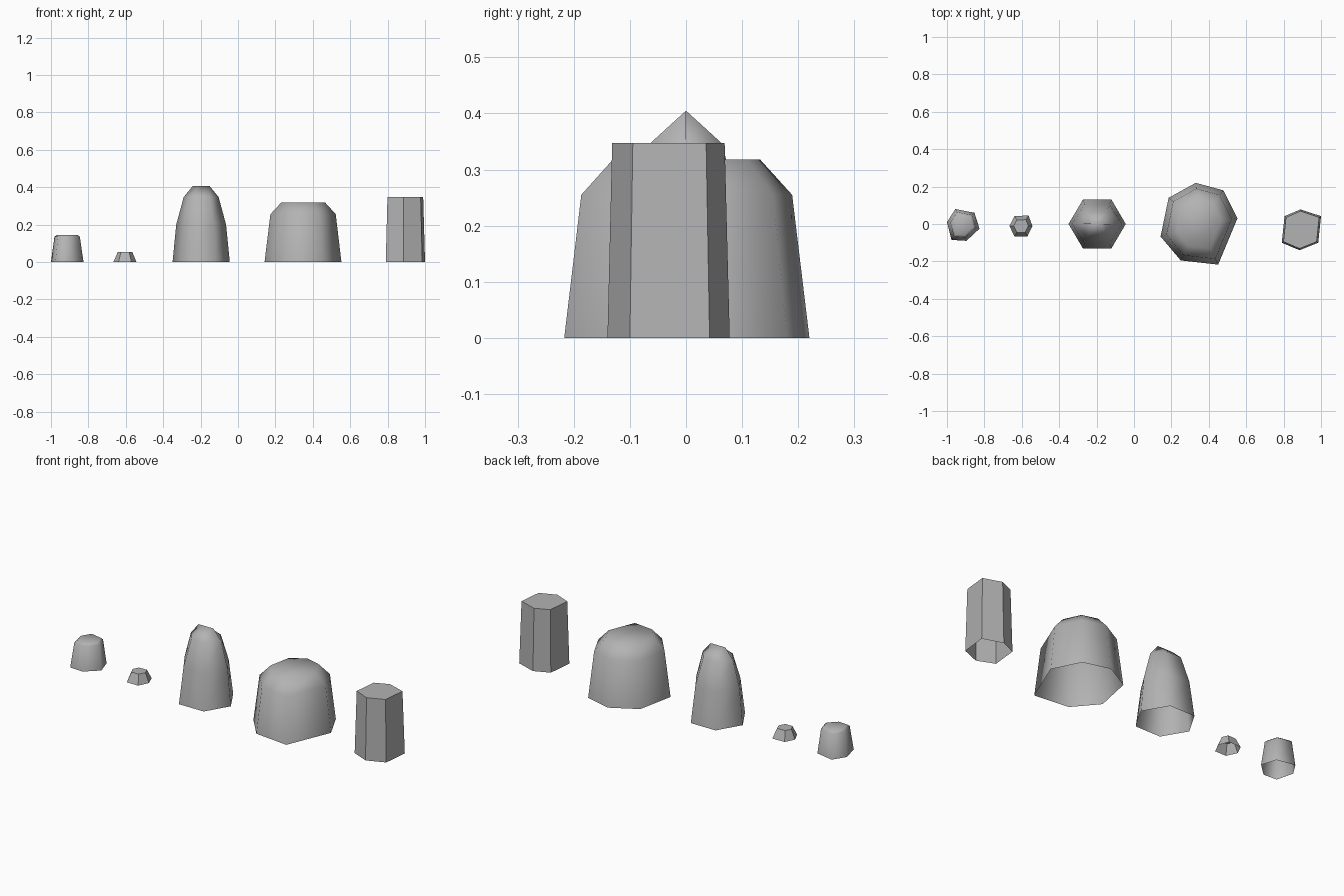
import bpy, bmesh, math

if "Cube" in bpy.data.objects:
    bpy.data.objects.remove(bpy.data.objects["Cube"], do_unlink=True)

stone = bpy.data.materials.new("stone grey")
stone.use_nodes = True
GREY = (0.45, 0.45, 0.45, 1)
stone.diffuse_color = GREY
stone.node_tree.nodes["Principled BSDF"].inputs["Base Color"].default_value = GREY


def rock(name, centre, outline, rings, smooth=None):
    """Open-bottomed rock: outline scaled about centre; rings are (z, x scale, y scale)."""
    bm = bmesh.new()
    cx, cy = centre
    loops = [[bm.verts.new((cx + (x - cx) * sx, cy + (y - cy) * sy, z))
              for x, y in outline] for z, sx, sy in rings]
    n = len(outline)
    for low, high in zip(loops, loops[1:]):
        for i in range(n):
            j = (i + 1) % n
            bm.faces.new((low[i], low[j], high[j], high[i]))
    bm.faces.new(loops[-1])
    # a top squeezed to zero depth becomes a ridge
    bmesh.ops.remove_doubles(bm, verts=bm.verts, dist=0.0005)
    bmesh.ops.dissolve_degenerate(bm, edges=bm.edges, dist=0.0005)
    bmesh.ops.recalc_face_normals(bm, faces=bm.faces)
    mesh = bpy.data.meshes.new(name)
    bm.to_mesh(mesh)
    bm.free()
    mesh.materials.append(stone)
    obj = bpy.data.objects.new(name, mesh)
    bpy.context.collection.objects.link(obj)
    if smooth:
        bpy.ops.object.select_all(action='DESELECT')
        obj.select_set(True)
        bpy.context.view_layer.objects.active = obj
        bpy.ops.object.shade_smooth_by_angle(angle=math.radians(smooth))


# small rounded rock
rock("small_rock", (-0.915, 0),
     [(-1, 0.01), (-0.976, -0.085), (-0.896, -0.09), (-0.826, -0.025),
      (-0.853, 0.06), (-0.955, 0.08)],
     [(0, 1, 1), (0.135, 0.78, 0.8), (0.145, 0.62, 0.65)], 89)

# pebble
rock("pebble", (-0.603, -0.01),
     [(-0.666, -0.01), (-0.639, -0.067), (-0.57, -0.067), (-0.543, -0.01),
      (-0.564, 0.045), (-0.639, 0.043)],
     [(0, 1, 1), (0.052, 0.64, 0.6)], 40)

# tall rock ending in a short ridge
hexagon = [(-0.197 + 0.153 * math.cos(math.tau * i / 6),
            0.15 * math.sin(math.tau * i / 6)) for i in range(6)]
rock("tall_rock", (-0.197, 0), hexagon,
     [(0, 1, 1), (0.2, 0.87, 0.8), (0.347, 0.61, 0.49), (0.405, 0.3, 0)], 89)

# large boulder
rock("boulder", (0.35, 0),
     [(0.33, 0.22), (0.185, 0.14), (0.142, -0.067), (0.25, -0.195),
      (0.45, -0.217), (0.553, 0.03), (0.478, 0.18)],
     [(0, 1, 1), (0.255, 0.85, 0.86), (0.318, 0.57, 0.6)], 89)

# faceted column
rock("column_rock", (0.89, -0.035),
     [(0.89, 0.078), (0.805, 0.042), (0.79, -0.1), (0.885, -0.14),
      (0.985, -0.1), (1.0, 0.042)],
     [(0, 1, 1), (0.347, 0.91, 0.92)])
